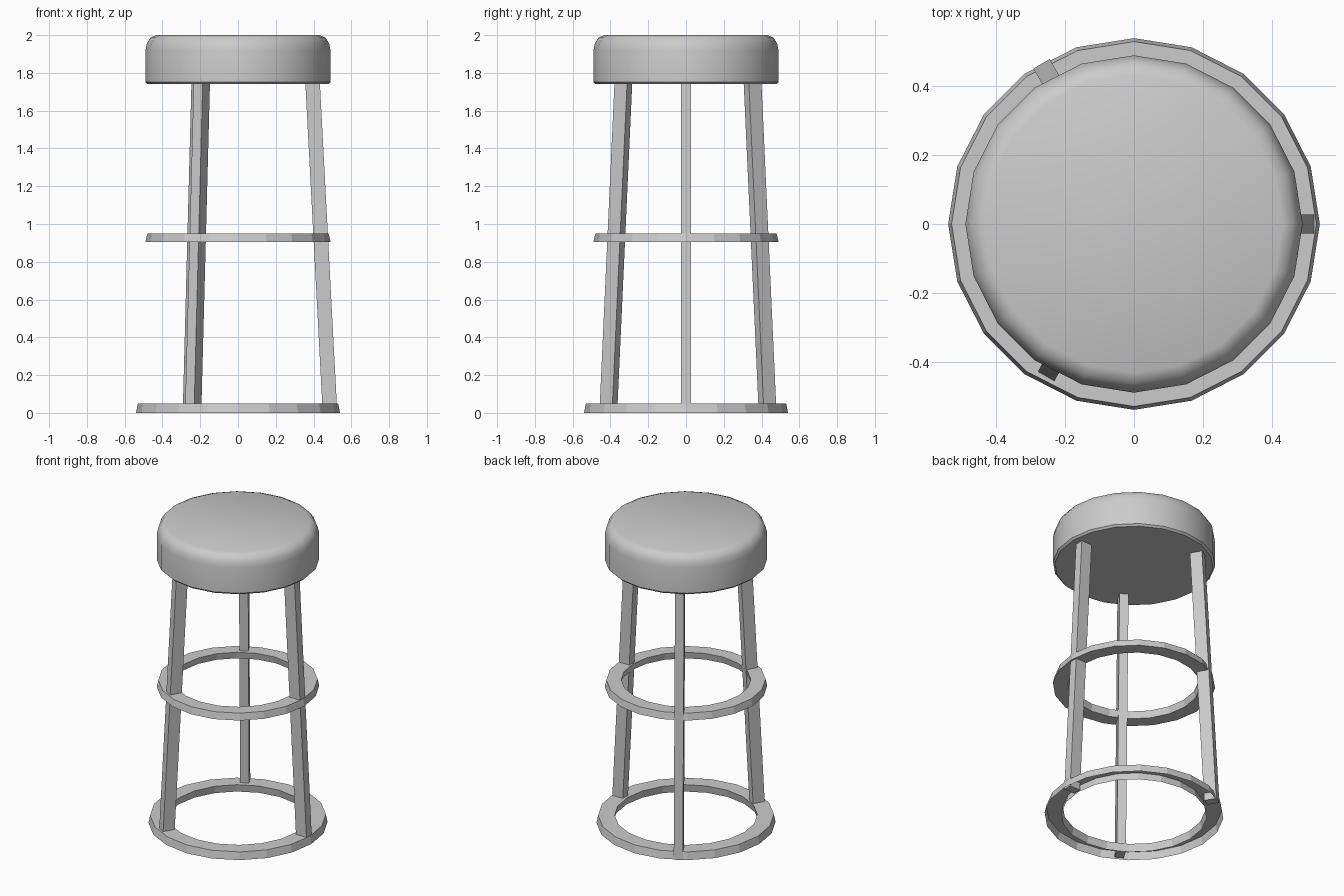
import bpy
import bmesh
from math import sin, cos, tau, radians

if "Cube" in bpy.data.objects:
    bpy.data.objects.remove(bpy.data.objects["Cube"])

SIDES = 20


def finish(name, bm):
    bmesh.ops.recalc_face_normals(bm, faces=bm.faces)
    mesh = bpy.data.meshes.new(name)
    bm.to_mesh(mesh)
    bm.free()
    obj = bpy.data.objects.new(name, mesh)
    bpy.context.collection.objects.link(obj)
    return obj


def lathe(name, profile, closed=False, caps=False):
    """Revolve (radius, height) points around the z axis."""
    bm = bmesh.new()
    loops = [[bm.verts.new((r * cos(tau * i / SIDES), r * sin(tau * i / SIDES), z))
              for i in range(SIDES)] for r, z in profile]
    pairs = list(zip(loops, loops[1:] + loops[:1]))
    for a, b in pairs if closed else pairs[:-1]:
        for i in range(SIDES):
            j = (i + 1) % SIDES
            bm.faces.new((a[i], a[j], b[j], b[i]))
    if caps:
        bm.faces.new(loops[0])
        bm.faces.new(loops[-1])
    return finish(name, bm)


def leg(name, angle, shift):
    """Slanted square bar leaning outward toward the floor."""
    bm = bmesh.new()
    bmesh.ops.create_cube(bm, size=1)
    ca, sa = cos(radians(angle)), sin(radians(angle))
    for v in bm.verts:
        top = v.co.z > 0
        r = (0.395 if top else 0.487) + shift + v.co.x * 0.077
        t = v.co.y * 0.055
        v.co = (r * ca - t * sa, r * sa + t * ca, 1.745 if top else 0.0)
    return finish(name, bm)


# Padded seat with rounded upper rim
seat = lathe("seat", [(0.478, 1.74), (0.49, 1.752), (0.49, 1.92), (0.482, 1.957),
                      (0.463, 1.987), (0.432, 2.0)], caps=True)
bpy.context.view_layer.objects.active = seat
seat.select_set(True)
bpy.ops.object.shade_smooth_by_angle(angle=radians(40))

# Foot rest ring (solid) and floor ring (open underneath)
lathe("foot_rest_ring", [(0.49, 0.905), (0.48, 0.95), (0.39, 0.95), (0.40, 0.905)], closed=True)
lathe("floor_ring", [(0.54, 0.0), (0.53, 0.05), (0.43, 0.05), (0.44, 0.0)])

# Three legs
for name, angle, shift in (("right_leg", 0, 0.0), ("back_leg", 120, 0.012),
                           ("front_leg", 240, -0.012)):
    leg(name, angle, shift)
